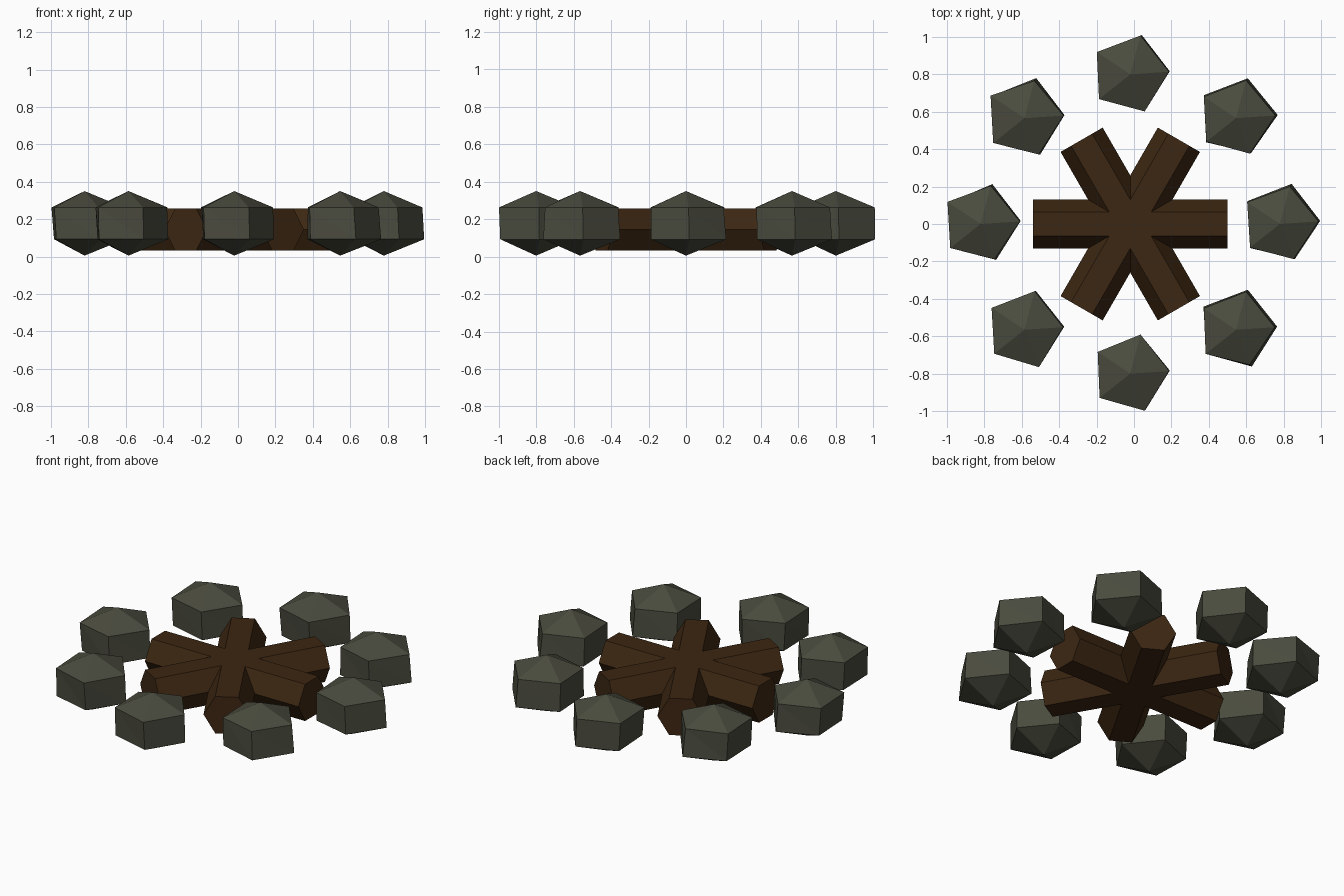
import bpy, bmesh, math, random
from mathutils import Vector

if "Cube" in bpy.data.objects:
    bpy.data.objects.remove(bpy.data.objects["Cube"])

random.seed(4)
CX = -0.02  # ring centre (stones all point one corner toward +x)


def material(name, rgb):
    m = bpy.data.materials.new(name)
    m.diffuse_color = (*rgb, 1.0)
    m.use_nodes = True
    m.node_tree.nodes["Principled BSDF"].inputs["Base Color"].default_value = m.diffuse_color
    return m


stone_mat = material("mossy grey stone", (0.068, 0.070, 0.048))
wood_mat = material("dark brown wood", (0.046, 0.020, 0.006))


def finish(name, bm, mat):
    bmesh.ops.recalc_face_normals(bm, faces=bm.faces)
    me = bpy.data.meshes.new(name)
    bm.to_mesh(me)
    bm.free()
    me.materials.append(mat)
    ob = bpy.data.objects.new(name, me)
    bpy.context.collection.objects.link(ob)
    return ob


# Five-sided squashed stone: two pentagon rings between two poles
def stone(name, loc):
    bm = bmesh.new()
    top = bm.verts.new((0, 0, 0.175))
    bottom = bm.verts.new((0, 0, -0.17))
    rings = []
    for z, dx, dy in ((0.0875, 0, 0.003), (-0.0825, 0.007, 0.006)):
        ring = []
        for i in range(5):
            a = math.radians(72 * i + 3)
            r = 0.21 + random.uniform(-0.007, 0.007)
            ring.append(bm.verts.new((r * math.cos(a) + dx, r * math.sin(a) + dy, z)))
        rings.append(ring)
    up, low = rings
    for i in range(5):
        j = (i + 1) % 5
        bm.faces.new((top, up[i], up[j]))
        bm.faces.new((bottom, low[j], low[i]))
        bm.faces.new((up[i], low[i], low[j]))
        bm.faces.new((up[i], low[j], up[j]))
    finish(name, bm, stone_mat).location = loc


for k in range(8):
    a = math.radians(45 * k)
    stone(f"fire_ring_stone_{k + 1}",
          (CX + 0.8 * math.cos(a), 0.8 * math.sin(a), 0.175))


# Hexagonal log lying flat, with flat side up
def log(name, angle, length=1.04, radius=0.13):
    bm = bmesh.new()
    ends = []
    for x in (-length / 2, length / 2):
        ends.append([bm.verts.new((x, radius * math.cos(math.radians(60 * i)),
                                   radius * math.sin(math.radians(60 * i))))
                     for i in range(6)])
    a, b = ends
    bm.faces.new(a)
    bm.faces.new(b)
    for i in range(6):
        j = (i + 1) % 6
        bm.faces.new((a[i], a[j], b[j], b[i]))
    ob = finish(name, bm, wood_mat)
    ob.location = (CX, 0, 0.145)
    ob.rotation_euler = (0, 0, math.radians(angle))


for k in range(3):
    log(f"crossed_log_{k + 1}", 60 * k)
